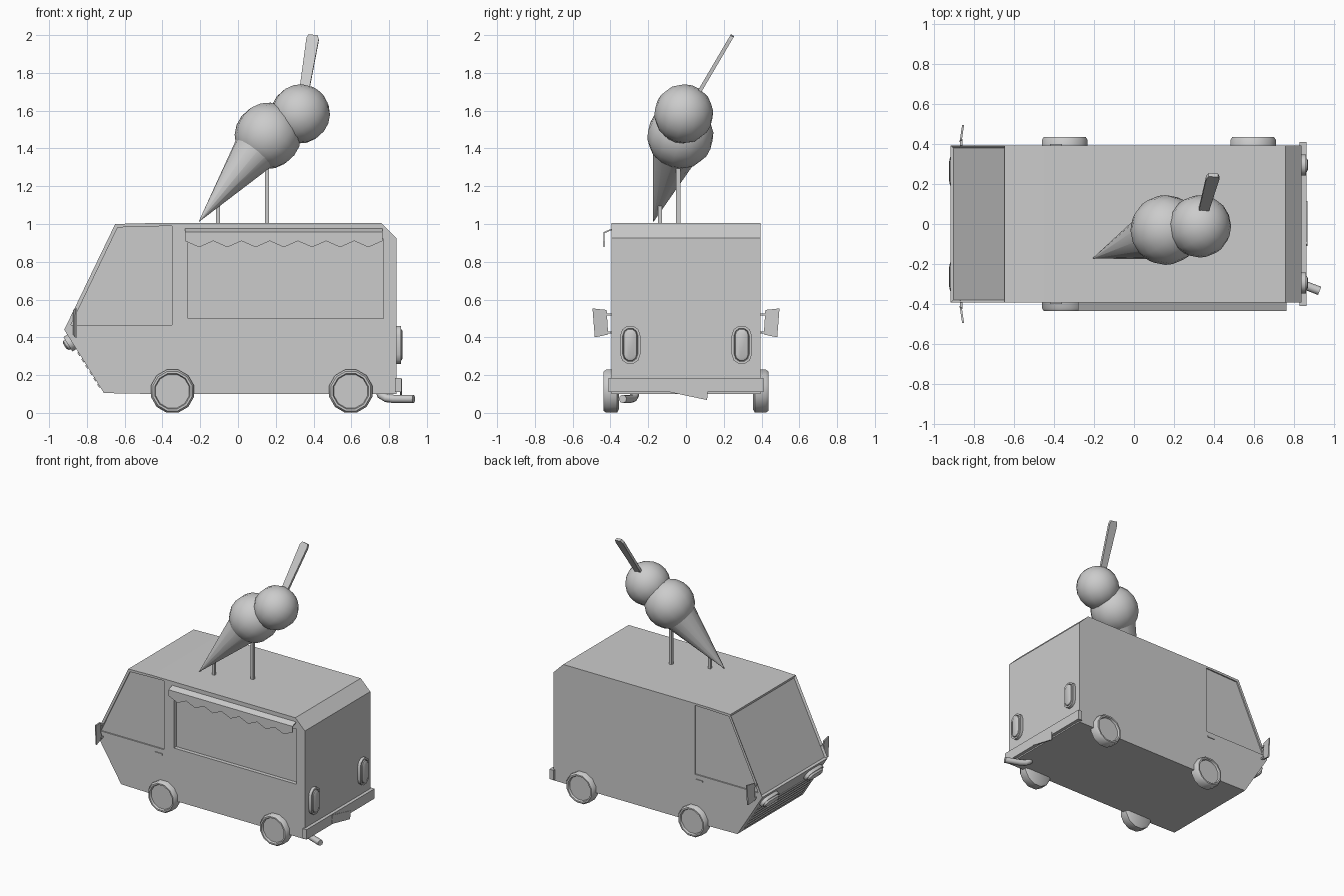
import bpy, bmesh
from math import pi, sin, cos
from mathutils import Matrix, Vector

if "Cube" in bpy.data.objects:
    bpy.data.objects.remove(bpy.data.objects["Cube"])

XZ = lambda u, v, w: (u, w, v)      # profile drawn in front view
YZ = lambda u, v, w: (w, u, v)      # profile drawn in side view


def finish(name, bm, smooth=False):
    bmesh.ops.recalc_face_normals(bm, faces=bm.faces)
    mesh = bpy.data.meshes.new(name)
    bm.to_mesh(mesh)
    bm.free()
    ob = bpy.data.objects.new(name, mesh)
    bpy.context.collection.objects.link(ob)
    if smooth:
        activate(ob)
        bpy.ops.object.shade_smooth_by_angle(angle=0.7)
    return ob


def activate(ob):
    bpy.ops.object.select_all(action='DESELECT')
    ob.select_set(True)
    bpy.context.view_layer.objects.active = ob


def loft(rings, cap=True):
    """Bridge equal-length point rings into a closed surface."""
    bm = bmesh.new()
    vs = [[bm.verts.new(p) for p in ring] for ring in rings]
    n = len(vs[0])
    for a, b in zip(vs, vs[1:]):
        for i in range(n):
            bm.faces.new((a[i], a[(i + 1) % n], b[(i + 1) % n], b[i]))
    if cap:
        bm.faces.new(vs[0])
        bm.faces.new(vs[-1])
    return bm


def prism(pts, lo, hi, plane=XZ):
    bm = loft([[plane(u, v, w) for u, v in pts] for w in (lo, hi)])
    bmesh.ops.recalc_face_normals(bm, faces=bm.faces)
    return bm


def box(name, lo, hi):
    (x0, y0, z0), (x1, y1, z1) = lo, hi
    return finish(name, prism([(x0, z0), (x1, z0), (x1, z1), (x0, z1)], y0, y1))


def cut(ob, pts, lo, hi):
    cutter = finish("cutter", prism(pts, lo, hi))
    cutter.hide_render = True
    mod = ob.modifiers.new("cut", 'BOOLEAN')
    mod.operation, mod.object, mod.solver = 'DIFFERENCE', cutter, 'EXACT'
    activate(ob)
    bpy.ops.object.modifier_apply(modifier=mod.name)
    bpy.data.objects.remove(cutter)


def pill_lamp(name, straight, rings, centre, normal, along):
    """Stadium-shaped lamp: rings are (radius, height) pairs."""
    n, a = Vector(normal).normalized(), Vector(along)
    s = n.cross(a)
    out = []
    for r, h in rings:
        ring = []
        for k in range(12):
            t = pi * (k % 6) / 5 + (pi if k > 5 else 0)
            u = r * sin(t + pi / 2 - pi / 2 + pi / 2 - pi / 2)
            u += straight if k < 6 else -straight
            ring.append(Vector(centre) + a * u + s * r * cos(t) + n * h)
        out.append(ring)
    return finish(name, loft(out), True)


# Van body with recessed windscreen
W = 0.394
bm = prism([(-0.65, 1.0), (-0.45, 1.005), (0.76, 1.005), (0.84, 0.925), (0.84, 0.1),
            (-0.45, 0.1), (-0.71, 0.105), (-0.92, 0.44)], -W, W)
bm.normal_update()
screen = [f for f in bm.faces if f.normal.x < -0.5 and f.normal.z > 0.2]
bmesh.ops.inset_individual(bm, faces=screen, thickness=0.02, depth=-0.012)
body = finish("van_body", bm)

# Cab side windows and serving hatch recesses
cab = [(-0.885, 0.465), (-0.35, 0.465), (-0.35, 0.99), (-0.637, 0.982)]
for s in (-1, 1):
    cut(body, cab, *sorted((s * (W - 0.01), s * 0.45)))
cut(body, [(-0.265, 0.5), (0.77, 0.5), (0.77, 0.92), (-0.265, 0.92)], -0.45, -W + 0.03)

# Awning with zigzag valance
finish("awning_top", prism([(-W, 0.975), (-0.437, 0.957), (-0.437, 0.949), (-W, 0.967)],
                           -0.28, 0.765, YZ))
n = 7
step = 1.045 / (2 * n)
zig = [(-0.28 + i * step, 0.877 if i % 2 else 0.91) for i in range(2 * n + 1)]
finish("awning_valance", prism([(-0.28, 0.955)] + zig + [(0.765, 0.955)], -0.437, -0.432))

# Wheels: tyre with recessed hub
for x in (-0.347, 0.597):
    for s in (-1, 1):
        prof = [(0.1, 0.355), (0.118, 0.365), (0.118, 0.422), (0.108, 0.436),
                (0.097, 0.436), (0.092, 0.42)]
        rings = [[(x + r * cos(2 * pi * (k + .5) / 12), s * y, 0.115 + r * sin(2 * pi * (k + .5) / 12))
                  for k in range(12)] for r, y in prof]
        finish("wheel", loft(rings), True)

# Paired details: lamps, mirrors, door handles
for s in (-1, 1):
    pill_lamp("tail_lamp", 0.05, [(0.053, -0.01), (0.053, 0.022), (0.04, 0.022), (0.037, 0.014),
              (0.034, 0.026), (0.022, 0.032)], (0.84, s * 0.295, 0.36), (1, 0, 0), (0, 0, 1))
    pill_lamp("headlamp", 0.05, [(0.045, -0.01), (0.045, 0.024), (0.036, 0.024), (0.033, 0.017),
              (0.028, 0.036), (0.016, 0.044)], (-0.88, s * 0.265, 0.376), (-0.848, 0, -0.53), (0, 1, 0))
    bm = prism([(s * 0.412, 0.415), (s * 0.42, 0.545), (s * 0.495, 0.553), (s * 0.483, 0.4)],
               -0.868, -0.858, YZ)
    for v in bm.verts:
        v.co.x += (abs(v.co.y) - 0.45) * 0.15
    finish("wing_mirror", bm)
    for z in (0.42, 0.515):
        box("mirror_arm", (-0.872, min(s * 0.38, s * 0.425), z),
            (-0.86, max(s * 0.38, s * 0.425), z + 0.012))
    box("door_handle", (-0.42, min(s * 0.38, s * 0.4), 0.42),
        (-0.36, max(s * 0.38, s * 0.4), 0.432))

# Front grille slats along the lower slope
for i in range(6):
    t = 0.38 + i * 0.1
    x, z = -0.92 + 0.21 * t, 0.44 - 0.335 * t
    d, nrm = Vector((0.53, -0.848)) * 0.01, Vector((-0.848, -0.53)) * 0.006
    c = Vector((x, z))
    finish("grille_slat", prism([c - d - nrm, c + d - nrm, c + d + nrm, c - d + nrm], -0.34, 0.34))

# Rear bumper and crooked plate
box("rear_bumper", (0.83, -0.41, 0.11), (0.865, 0.41, 0.185))
finish("rear_plate", prism([(-0.1, 0.18), (0.115, 0.13), (0.112, 0.068), (-0.11, 0.115)],
                           0.858, 0.868, YZ))

# Exhaust pipe
cu = bpy.data.curves.new("exhaust_pipe", 'CURVE')
cu.dimensions = '3D'
cu.bevel_depth, cu.bevel_resolution, cu.use_fill_caps = 0.022, 2, True
sp = cu.splines.new('POLY')
path = [(0.745, -0.265, 0.13), (0.755, -0.27, 0.095), (0.785, -0.28, 0.078), (0.825, -0.295, 0.074),
        (0.93, -0.335, 0.074)]
sp.points.add(len(path) - 1)
for p, c in zip(sp.points, path):
    p.co = (*c, 1)
pipe = bpy.data.objects.new("exhaust_pipe", cu)
bpy.context.collection.objects.link(pipe)
activate(pipe)
bpy.ops.object.convert(target='MESH')

# Roof sign: posts, cone, two scoops and wafer stick
box("sign_post_front", (-0.116, -0.147, 1.0), (-0.096, -0.127, 1.13))
box("sign_post_rear", (0.143, -0.052, 1.0), (0.165, -0.03, 1.34))


def axis_matrix(a, b):
    return Matrix.Translation(a) @ (Vector(b) - Vector(a)).to_track_quat('Z', 'Y').to_matrix().to_4x4()


tip, c1, c2 = Vector((-0.205, -0.172, 1.015)), Vector((0.158, -0.03, 1.467)), Vector((0.33, -0.012, 1.583))
bm = bmesh.new()
bmesh.ops.create_cone(bm, cap_ends=True, segments=14, radius1=0.002, radius2=0.14, depth=0.56,
                      matrix=axis_matrix(tip, c1) @ Matrix.Translation((0, 0, 0.28)))
finish("cone", bm, True)
for name, c, r in (("lower_scoop", c1, 0.176), ("upper_scoop", c2, 0.157)):
    bm = bmesh.new()
    bmesh.ops.create_uvsphere(bm, u_segments=14, v_segments=10, radius=r,
                              matrix=Matrix.Translation(c) @ axis_matrix(tip, c1).to_3x3().to_4x4())
    finish(name, bm, True)

a, b = Vector((0.33, 0.0, 1.58)), Vector((0.397, 0.241, 1.99))
d = (b - a).normalized()
u = (Vector((1, 0, 0)) - d * d.x).normalized()
v = d.cross(u)
rings = [[p + u * (i * w) + v * (j * 0.01) for i, j in ((-1, -1), (1, -1), (1, 1), (-1, 1))]
         for p, w in ((a, 0.022), (b - d * 0.015, 0.033), (b + d * 0.008, 0.024))]
finish("wafer_stick", loft(rings), False)
